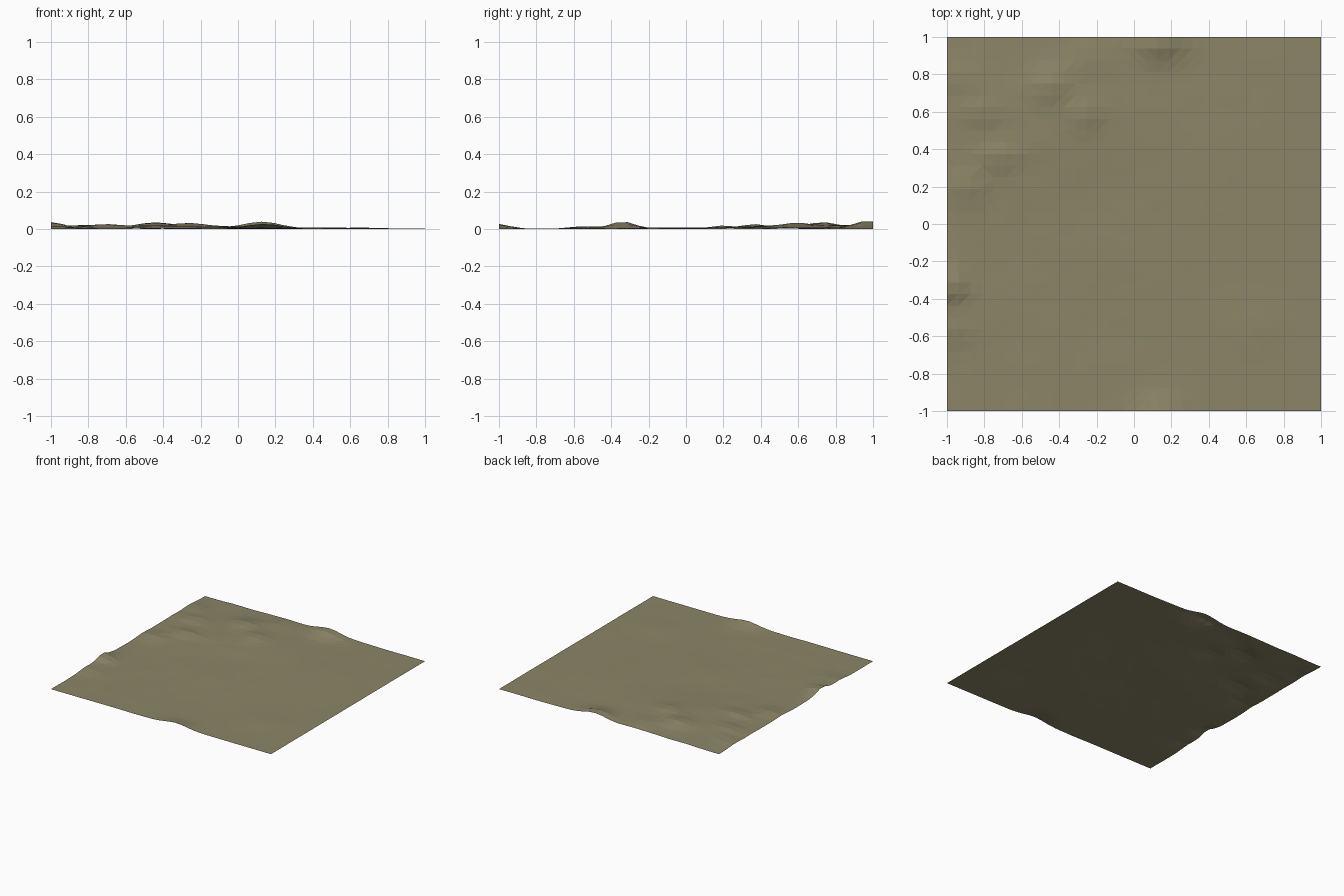
import bpy, bmesh, math
from mathutils import Vector, noise

# Hills: centre x, centre y, height, radius x, radius y
HILLS = [
    (-1.00, -0.34, 0.038, 0.10, 0.09), (-0.98, -0.55, 0.014, 0.12, 0.10),
    (0.13, 0.97, 0.040, 0.13, 0.10), (0.14, -1.02, 0.027, 0.13, 0.10),
    (-0.72, 0.36, 0.017, 0.14, 0.07), (-0.90, 0.20, 0.014, 0.12, 0.08),
    (-0.82, 0.60, 0.016, 0.12, 0.08), (-0.45, 0.74, 0.021, 0.11, 0.09),
    (-0.27, 0.60, 0.017, 0.10, 0.09), (-0.92, 0.78, 0.010, 0.12, 0.08),
    (-0.25, 0.90, 0.012, 0.14, 0.12), (0.65, -0.55, 0.006, 0.18, 0.14),
    (-0.35, 0.55, 0.017, 0.55, 0.40), (0.45, 0.30, 0.006, 0.25, 0.40),
    (-0.10, -0.15, 0.006, 0.35, 0.25),
]


def height(x, y):
    z = 0.003
    for cx, cy, h, rx, ry in HILLS:
        z += h * math.exp(-((x - cx) / rx) ** 2 - ((y - cy) / ry) ** 2)
    rough = 0.0035 * max(0.15, min(1, 0.55 - 0.6 * x + 0.3 * y))
    z += rough * noise.noise(Vector((x * 6, y * 6, 3.7)))
    return max(z, 0)


# Terrain sheet, triangulated and flat shaded
bm = bmesh.new()
bmesh.ops.create_grid(bm, x_segments=32, y_segments=32, size=1)
for v in bm.verts:
    v.co.z = height(v.co.x, v.co.y)
low = min(v.co.z for v in bm.verts)
for v in bm.verts:
    v.co.z -= low
bmesh.ops.triangulate(bm, faces=bm.faces[:], quad_method='SHORT_EDGE')
mesh = bpy.data.meshes.new("terrain")
bm.to_mesh(mesh)
bm.free()
terrain = bpy.data.objects.new("terrain", mesh)
bpy.context.collection.objects.link(terrain)

# Dry grass colour
mat = bpy.data.materials.new("dry_grass")
mat.diffuse_color = (0.26, 0.235, 0.135, 1)
mesh.materials.append(mat)
